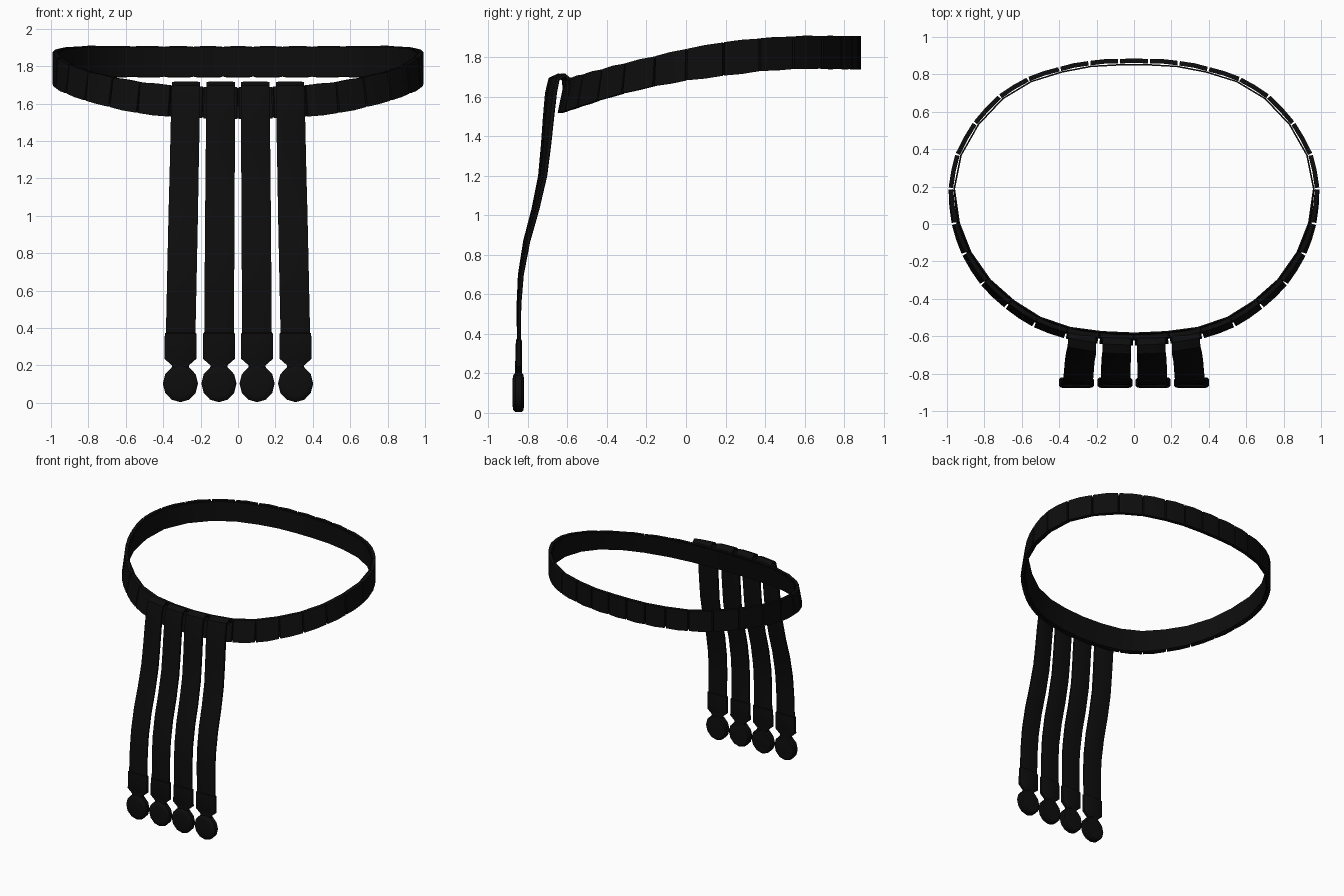
import bpy, bmesh, math
from mathutils import Vector

if "Cube" in bpy.data.objects:
    bpy.data.objects.remove(bpy.data.objects["Cube"])

black = bpy.data.materials.new("near_black_leather")
black.diffuse_color = (0.004, 0.004, 0.004, 1)
black.use_nodes = True
black.node_tree.nodes["Principled BSDF"].inputs["Base Color"].default_value = black.diffuse_color


def make_object(name, bm, smooth=True):
    bmesh.ops.recalc_face_normals(bm, faces=bm.faces)
    me = bpy.data.meshes.new(name)
    bm.to_mesh(me)
    bm.free()
    me.materials.append(black)
    ob = bpy.data.objects.new(name, me)
    bpy.context.collection.objects.link(ob)
    if smooth:
        bpy.ops.object.select_all(action='DESELECT')
        ob.select_set(True)
        bpy.context.view_layer.objects.active = ob
        bpy.ops.object.shade_smooth_by_angle(angle=math.radians(35))
    return ob


def loft(bm, rings, closed=False):
    """Skin a list of vertex rings, capping the ends unless closed."""
    vs = [[bm.verts.new(p) for p in r] for r in rings]
    n = len(vs[0])
    for i in range(len(vs) - (0 if closed else 1)):
        a, b = vs[i], vs[(i + 1) % len(vs)]
        for k in range(n):
            bm.faces.new((a[k], a[(k + 1) % n], b[(k + 1) % n], b[k]))
    if not closed:
        bm.faces.new(vs[0][::-1])
        bm.faces.new(vs[-1])


def lerp_table(table, t):
    for (a, *u), (b, *v) in zip(table, table[1:]):
        if t <= b:
            f = max(0, (t - a) / (b - a))
            return [p + (q - p) * f for p, q in zip(u, v)]
    return table[-1][1:]


# Belt: y -> bottom height, top height, inward lean of the top edge
BELT = [(-0.65, 1.515, 1.69, 0.035), (-0.4, 1.595, 1.755, 0.03), (-0.2, 1.645, 1.80, 0.02),
        (0, 1.68, 1.845, 0.01), (0.2, 1.705, 1.88, 0), (0.4, 1.73, 1.90, 0),
        (0.6, 1.74, 1.91, 0), (0.88, 1.738, 1.908, 0)]
# Plate joints on the right half, front to back
HALF = [(0, -0.65), (0.19, -0.64), (0.37, -0.612), (0.54, -0.55), (0.69, -0.45), (0.82, -0.325),
        (0.92, -0.165), (0.975, 0.0), (0.992, 0.19), (0.955, 0.375), (0.86, 0.545),
        (0.725, 0.69), (0.57, 0.785), (0.40, 0.84), (0.24, 0.872), (0.08, 0.882)]
JOINTS = [Vector(p) for p in HALF] + [Vector((-x, y)) for x, y in HALF[:0:-1]]
CENTER = Vector((0, 0.12))


def section(p, d, depth, thick, inset):
    """Upright cross-section of the belt at plan point p, d pointing outward."""
    zb, zt, lean = lerp_table(BELT, p.y)
    o, i = p - d * depth, p - d * (depth + thick)
    sl = d * lean
    return [(o.x, o.y, zb + inset), (i.x, i.y, zb + inset),
            (i.x - sl.x, i.y - sl.y, zt - inset), (o.x - sl.x, o.y - sl.y, zt - inset)]


# Separate plates round the belt
bm = bmesh.new()
for i, a in enumerate(JOINTS):
    b = JOINTS[(i + 1) % len(JOINTS)]
    t = (b - a).normalized()
    d = Vector((t.y, -t.x))
    a2, b2 = a + t * 0.006, b - t * 0.006
    loft(bm, [section(a2, d, 0, 0.024, 0.003), section(a2.lerp(b2, 0.5), d, -0.004, 0.024, 0),
              section(b2, d, 0, 0.024, 0.003)])
make_object("belt_plates", bm)

# Thin lining inside the plates
bm = bmesh.new()
loft(bm, [section(p, (p - CENTER).normalized(), 0.027, 0.008, 0.006) for p in JOINTS], closed=True)
make_object("belt_lining", bm)

# Strap: y, z, half width, half thickness from the belt down to the neck
STRAP = [(-0.612, 1.60, 0.074, 0.008), (-0.616, 1.685, 0.075, 0.01), (-0.645, 1.708, 0.076, 0.01),
         (-0.682, 1.69, 0.077, 0.012), (-0.697, 1.62, 0.077, 0.014), (-0.708, 1.50, 0.078, 0.014),
         (-0.72, 1.35, 0.078, 0.013), (-0.735, 1.20, 0.078, 0.012), (-0.77, 1.03, 0.079, 0.011),
         (-0.812, 0.87, 0.079, 0.011), (-0.840, 0.70, 0.079, 0.010), (-0.848, 0.55, 0.079, 0.009),
         (-0.847, 0.375, 0.079, 0.009), (-0.847, 0.37, 0.085, 0.014), (-0.847, 0.235, 0.085, 0.018),
         (-0.847, 0.20, 0.045, 0.018), (-0.847, 0.17, 0.05, 0.018)]


def strap(name, x_top, x_low, back, yaw):
    bm = bmesh.new()
    rings = []
    for i, (y, z, w, h) in enumerate(STRAP):
        p0 = STRAP[max(i - 1, 0)]
        p1 = STRAP[min(i + 1, len(STRAP) - 1)]
        t = Vector((0, p1[0] - p0[0], p1[1] - p0[1])).normalized()
        n = Vector((0, t.z, -t.y))
        f = min(1, max(0, (1.70 - z) / 1.4))
        s = yaw * (1 - f)
        c = Vector((x_top + (x_low - x_top) * f, y + back * (1 - f), z))
        side = Vector((math.cos(s), math.sin(s), 0))
        rings.append([c + side * (w * u) + n * (h * v) for u, v in
                      ((-1, -0.6), (-0.8, -1), (0.8, -1), (1, -0.6),
                       (1, 0.6), (0.8, 1), (-0.8, 1), (-1, 0.6))])
    loft(bm, rings)
    make_object(name, bm)

    # Round pendant with chamfered rims and a slightly raised face
    bm = bmesh.new()
    rings = []
    for y, r in ((-0.878, 0.062), (-0.874, 0.084), (-0.864, 0.094),
                 (-0.832, 0.094), (-0.822, 0.084), (-0.82, 0.062)):
        rings.append([(x_low + r * math.sin(k * math.pi / 6), y,
                       0.103 + r * 1.06 * math.cos(k * math.pi / 6)) for k in range(12)])
    loft(bm, rings)
    make_object(name.replace("strap", "pendant"), bm)


for label, sgn in (("left", -1), ("right", 1)):
    strap(label + "_inner_strap", 0.092 * sgn, 0.102 * sgn, 0.0, 0.04 * sgn)
    strap(label + "_outer_strap", 0.278 * sgn, 0.308 * sgn, 0.022, 0.16 * sgn)
